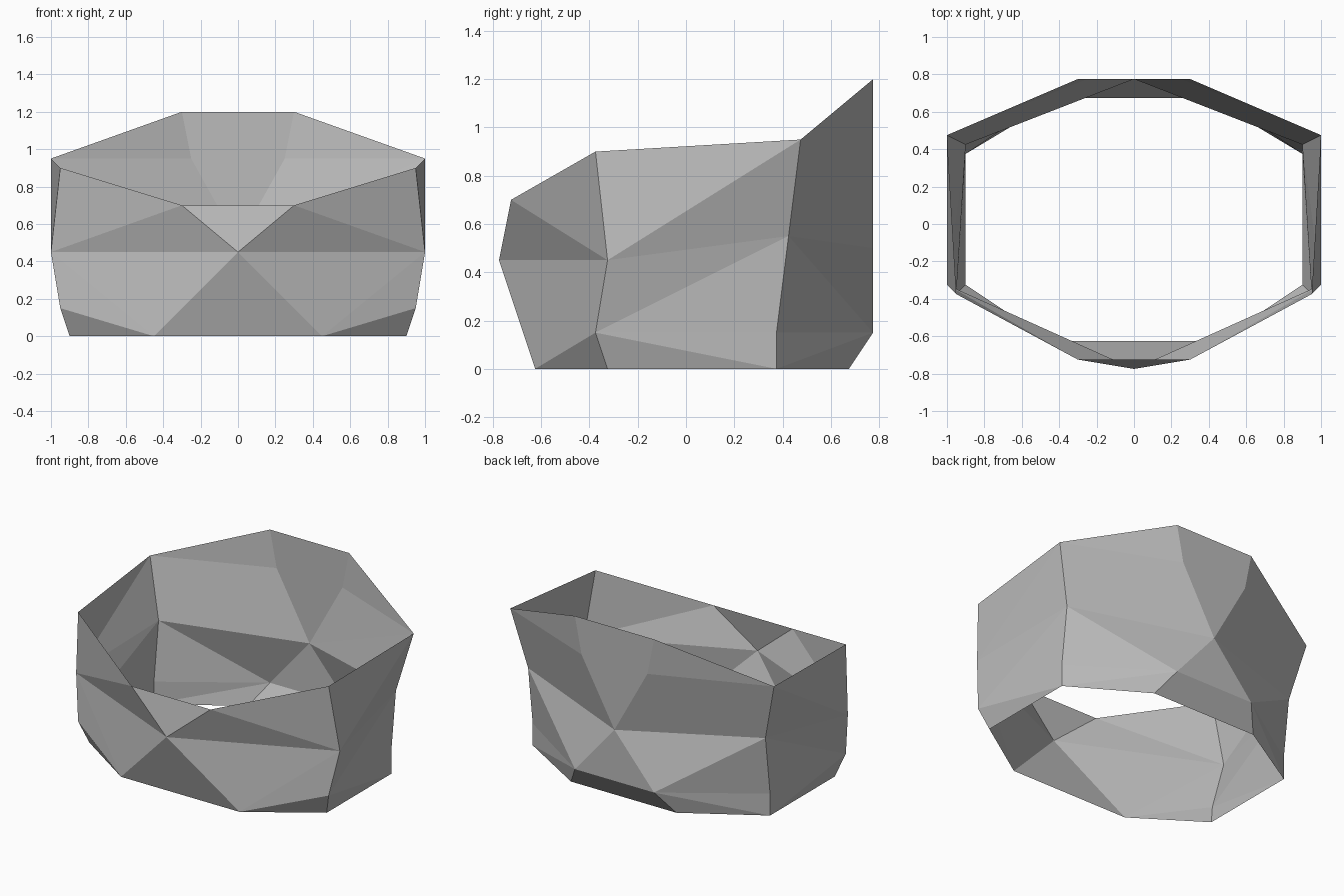
import bpy
import bmesh
from mathutils import Vector

cube = bpy.data.objects.get("Cube")
if cube:
    bpy.data.objects.remove(cube, do_unlink=True)


def make_material(name, color):
    mat = bpy.data.materials.new(name)
    mat.use_nodes = True
    mat.diffuse_color = color
    mat.node_tree.nodes["Principled BSDF"].inputs["Base Color"].default_value = color
    return mat


# Corner points of the left half, listed from rim to base
corners = {
    # front panel
    "front_rim": (0.3, -0.725, 0.7),
    "front_peak": (0, -0.775, 0.45),
    "front_base": (0.45, -0.625, 0),
    # front corner of the side
    "cheek_rim": (0.95, -0.375, 0.9),
    "cheek_mid": (1, -0.325, 0.45),
    "cheek_low": (0.95, -0.375, 0.15),
    "cheek_base": (0.9, -0.325, 0),
    # back corner of the side
    "rear_rim": (1, 0.475, 0.95),
    "rear_mid": (0.9, 0.425, 0.55),
    "rear_low": (0.9, 0.375, 0.15),
    "rear_base": (0.9, 0.375, 0),
    # back panel
    "back_rim": (0.3, 0.775, 1.2),
    "back_upper": (0.25, 0.775, 0.95),
    "back_peak": (0, 0.775, 0.5),
    "back_low": (0.3, 0.775, 0.15),
    "back_base": (0.4, 0.675, 0),
}

# Facets of the left half, mirrored to the right
side_facets = [
    # front
    "front_rim cheek_rim cheek_mid",
    "front_peak front_rim cheek_mid",
    "front_peak cheek_mid front_base",
    "front_base cheek_mid cheek_low",
    "front_base cheek_low cheek_base",
    # side
    "cheek_rim rear_rim cheek_mid",
    "cheek_mid rear_rim rear_mid",
    "cheek_mid rear_mid cheek_low",
    "cheek_low rear_mid rear_low",
    "cheek_low rear_low rear_base",
    "cheek_low rear_base cheek_base",
    # back
    "back_rim back_upper rear_rim",
    "back_upper back_peak rear_rim",
    "back_peak rear_mid rear_rim",
    "back_peak back_low rear_mid",
    "back_low rear_low rear_mid",
    "back_low rear_base rear_low",
    "back_low back_base rear_base",
]

# Facets that cross the middle; a leading minus is the mirrored corner
middle_facets = [
    "front_rim -front_rim front_peak",
    "front_peak -front_base front_base",
    "back_rim -back_rim -back_upper back_upper",
    "back_upper -back_upper back_peak",
    "back_peak -back_low back_low",
    "back_low -back_low -back_base back_base",
]

bm = bmesh.new()
verts = {}
for name, (x, y, z) in corners.items():
    verts[name] = bm.verts.new((x, y, z))
    verts["-" + name] = bm.verts.new((-x, y, z)) if x else verts[name]


def add_facet(names):
    face = bm.faces.new([verts[n] for n in names])
    face.normal_update()
    center = face.calc_center_median()
    # Keep every facet facing away from the middle axis
    if face.normal.dot(Vector((center.x, center.y, 0))) < 0:
        face.normal_flip()


for facet in side_facets:
    add_facet(facet.split())
    add_facet(["-" + n for n in facet.split()])
for facet in middle_facets:
    add_facet(facet.split())

# Thin open band
mesh = bpy.data.meshes.new("faceted_band")
bm.to_mesh(mesh)
bm.free()
mesh.materials.append(make_material("grey", (0.5, 0.5, 0.5, 1)))
band = bpy.data.objects.new("faceted_band", mesh)
bpy.context.collection.objects.link(band)
